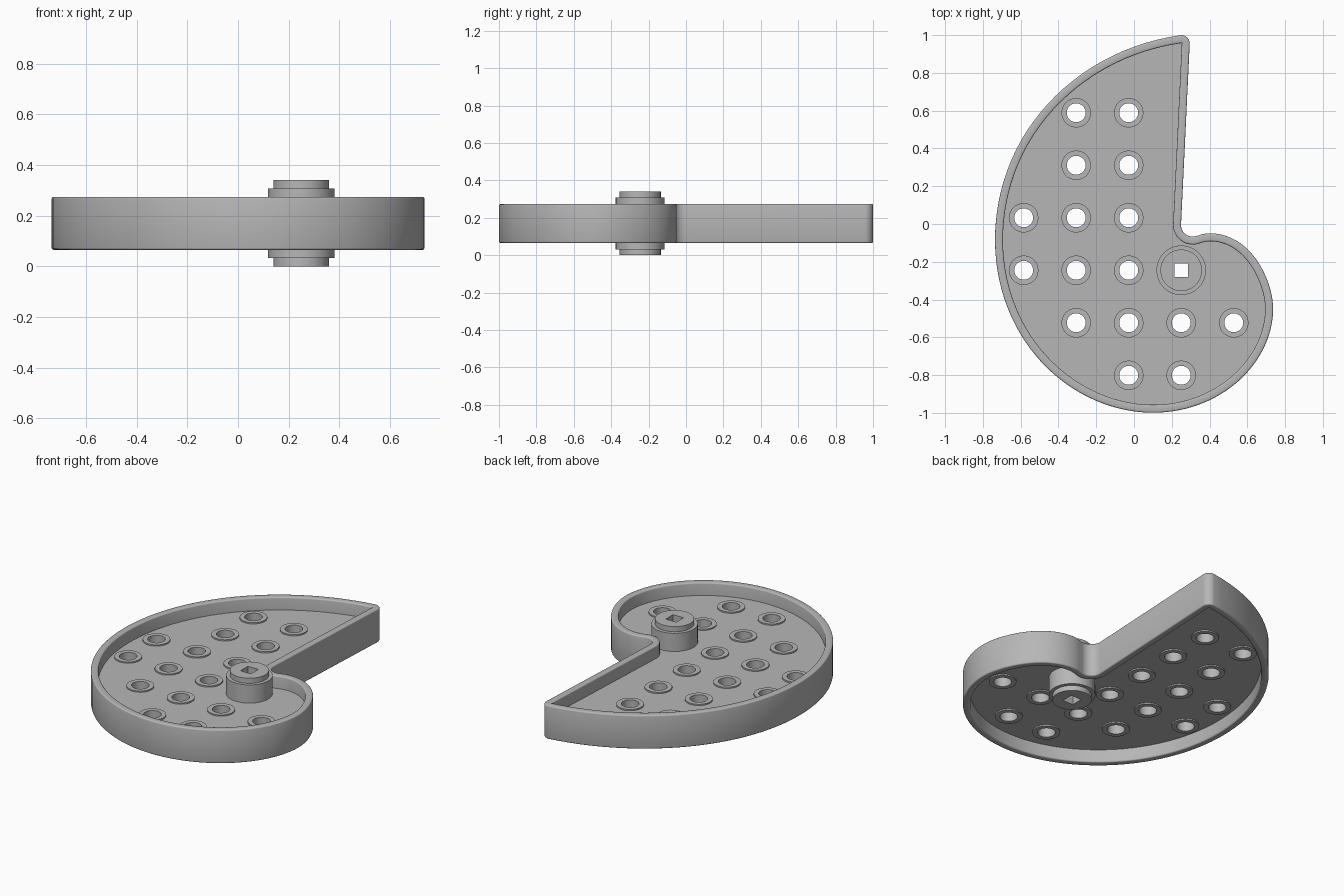
import bpy, bmesh, math
from mathutils import Vector

if "Cube" in bpy.data.objects:
    bpy.data.objects.remove(bpy.data.objects["Cube"])

HX, HY = 0.25, -0.245          # hub centre
PITCH = 0.278                  # hole grid spacing

grey = bpy.data.materials.new("grey plastic")
grey.diffuse_color = (0.47, 0.47, 0.47, 1)
grey.use_nodes = True
grey.node_tree.nodes["Principled BSDF"].inputs["Base Color"].default_value = grey.diffuse_color


def arc(cx, cy, r, a0, a1, n):
    return [Vector((cx + r * math.cos(math.radians(a0 + (a1 - a0) * i / n)),
                    cy + r * math.sin(math.radians(a0 + (a1 - a0) * i / n)))) for i in range(n + 1)]


def circle(cx, cy, r, n=48):
    return arc(cx, cy, r, 0, 360, n)[:-1]


def finish(ob):
    ob.data.materials.clear()
    ob.data.materials.append(grey)
    bpy.ops.object.select_all(action='DESELECT')
    ob.select_set(True)
    bpy.context.view_layer.objects.active = ob
    bpy.ops.object.shade_smooth_by_angle(angle=math.radians(35))


def plate(name, loops, z0, z1):
    """Flat plate from one outline and any number of hole loops."""
    cu = bpy.data.curves.new(name, 'CURVE')
    cu.dimensions, cu.fill_mode = '2D', 'BOTH'
    cu.extrude = (z1 - z0) / 2
    for loop in loops:
        sp = cu.splines.new('POLY')
        sp.points.add(len(loop) - 1)
        for p, v in zip(sp.points, loop):
            p.co = (v.x, v.y, 0, 1)
        sp.use_cyclic_u = True
    tmp = bpy.data.objects.new(name + "_curve", cu)
    bpy.context.collection.objects.link(tmp)
    bpy.context.view_layer.update()
    me = bpy.data.meshes.new_from_object(tmp.evaluated_get(bpy.context.evaluated_depsgraph_get()))
    bpy.data.objects.remove(tmp)
    bm = bmesh.new()
    bm.from_mesh(me)
    bmesh.ops.remove_doubles(bm, verts=bm.verts, dist=1e-5)
    bmesh.ops.translate(bm, verts=bm.verts, vec=(0, 0, (z0 + z1) / 2))
    bmesh.ops.recalc_face_normals(bm, faces=bm.faces)
    bm.to_mesh(me)
    bm.free()
    me.name = name
    ob = bpy.data.objects.new(name, me)
    bpy.context.collection.objects.link(ob)
    finish(ob)
    return ob


# Spiral: radius from the hub against angle turned from the top
KEYS = [(0, 1.245), (45, 1.11), (80, 1.001), (130, .868), (175, .752),
        (215, .637), (244, .54), (270, .432), (300, .325), (330, .22)]


def slope(i):
    a, b = KEYS[max(i - 1, 0)], KEYS[min(i + 1, len(KEYS) - 1)]
    return (b[1] - a[1]) / (b[0] - a[0])


def radius(t):
    i = max(k for k in range(len(KEYS) - 1) if KEYS[k][0] <= t)
    (t0, r0), (t1, r1) = KEYS[i], KEYS[i + 1]
    h = t1 - t0
    u = (t - t0) / h
    return ((2*u**3 - 3*u**2 + 1) * r0 + (u**3 - 2*u**2 + u) * h * slope(i)
            + (3*u**2 - 2*u**3) * r1 + (u**3 - u**2) * h * slope(i + 1))


# Outline: rounded tip, spiral, concave fillet, then the straight edge closes it
outline = arc(0.25, 0.955, 0.045, 0, 90, 8)[:-1]
for t in range(0, 331, 3):
    a = math.radians(90 + t)
    outline.append(Vector((HX + radius(t) * math.cos(a), HY + radius(t) * math.sin(a))))
outline += arc(0.311, -0.005, 0.062, 282, 180, 12)

N = len(outline)
inward = []
for i in range(N):
    d = (outline[(i + 1) % N] - outline[i]).normalized() + (outline[i] - outline[i - 1]).normalized()
    d.normalize()
    inward.append(Vector((-d.y, d.x)))

# Rim: rounded rectangular section swept round the outline
W, F, Z0, Z1 = 0.042, 0.008, 0.065, 0.274
section = []
for cx, cz, a in ((W - F, Z1 - F, 0), (F, Z1 - F, 90), (F, Z0 + F, 180), (W - F, Z0 + F, 270)):
    section += arc(cx, cz, F, a, a + 90, 3)
bm = bmesh.new()
rings = []
for p, n in zip(outline, inward):
    rings.append([bm.verts.new((p.x + n.x * s.x, p.y + n.y * s.x, s.y)) for s in section])
M = len(section)
for i in range(N):
    a, b = rings[i], rings[(i + 1) % N]
    for j in range(M):
        k = (j + 1) % M
        bm.faces.new((a[j], a[k], b[k], b[j]))
bmesh.ops.recalc_face_normals(bm, faces=bm.faces)
me = bpy.data.meshes.new("rim")
bm.to_mesh(me)
bm.free()
rim = bpy.data.objects.new("rim", me)
bpy.context.collection.objects.link(rim)
finish(rim)

# Hole grid: row (in pitches above the hub) and its columns (in pitches from the hub)
ROWS = {3: (-2, -1), 2: (-2, -1), 1: (-3, -2, -1), 0: (-3, -2, -1),
        -1: (-2, -1, 0, 1), -2: (-1, 0)}
holes = [(HX + c * PITCH, HY + r * PITCH) for r, cols in ROWS.items() for c in cols]

# Web plate with the holes
web_edge = [p + n * 0.02 for p, n in zip(outline, inward)]
plate("web", [web_edge] + [circle(x, y, 0.05, 32) for x, y in holes] + [circle(HX, HY, 0.1)],
      0.145, 0.195)

# Low raised collars round the holes
for x, y in holes:
    plate("hole_collar", [circle(x, y, 0.078, 32), circle(x, y, 0.05, 32)], 0.137, 0.203)

# Stepped hub with a square shaft hole
S = 0.036
square = [Vector((HX + sx * S, HY + sy * S)) for sx, sy in ((-1, -1), (1, -1), (1, 1), (-1, 1))]
plate("hub_barrel", [circle(HX, HY, 0.131, 64), circle(HX, HY, 0.1)], 0.032, 0.308)
plate("hub_core", [circle(HX, HY, 0.11, 64), square], 0.0, 0.34)
